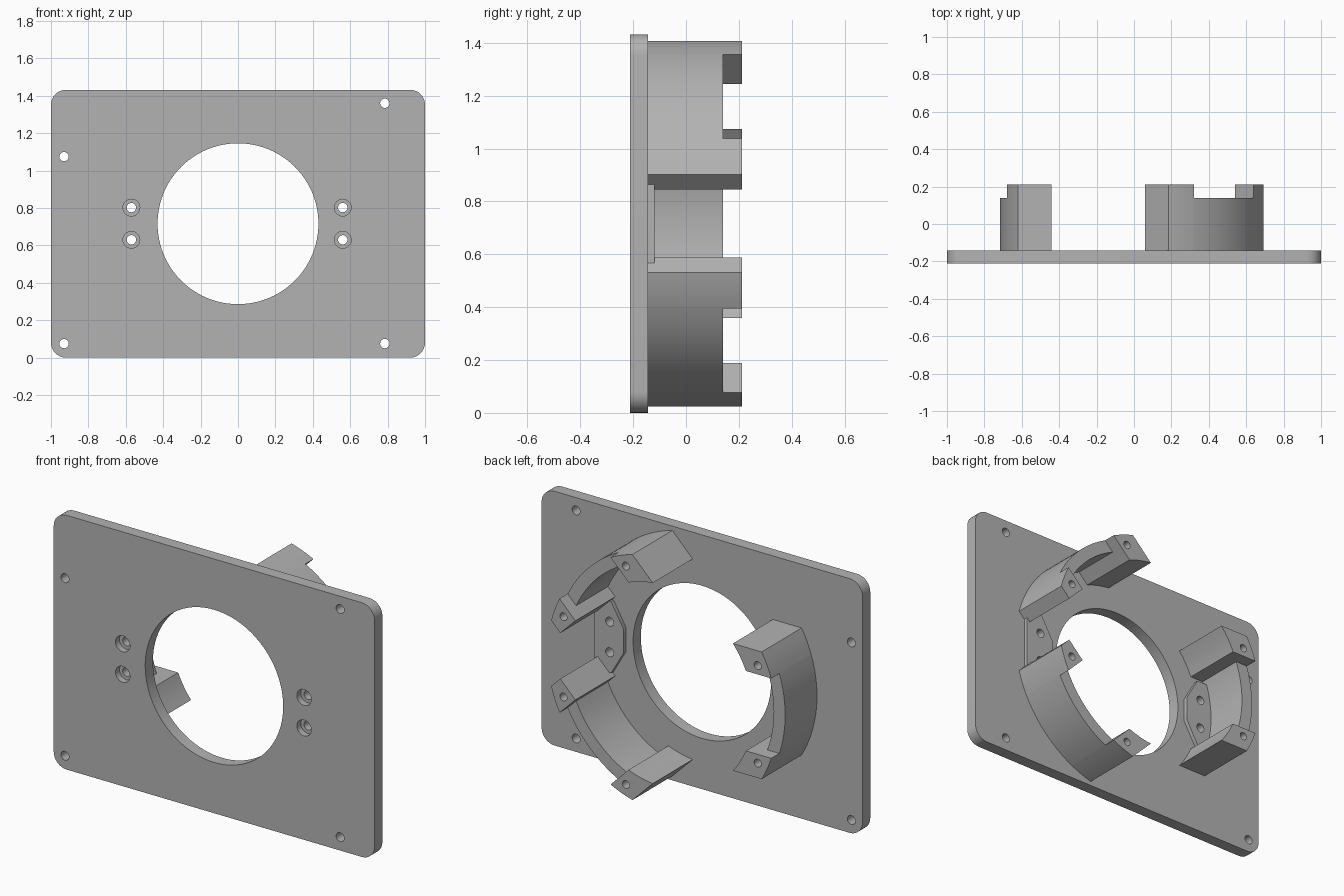
import bpy, bmesh
from math import sin, cos, pi, radians, sqrt

cube = bpy.data.objects.get("Cube")
if cube:
    bpy.data.objects.remove(cube)

MID = 0.716                     # height of the big opening's centre
FRONT, BACK = -0.212, -0.143    # plate faces
PAD_TOP, WALL_TOP, POST_TOP = -0.12, 0.14, 0.212
R_OUT, R_WALL, R_IN = 0.716, 0.645, 0.568
Q_IN, Q_END = 0.225, 0.358      # sideways limits of each post

grey = bpy.data.materials.new("plain grey")
grey.use_nodes = True
grey.diffuse_color = (0.45, 0.45, 0.45, 1)
grey.node_tree.nodes["Principled BSDF"].inputs["Base Color"].default_value = (0.45, 0.45, 0.45, 1)


def prism(name, outlines, y0, y1):
    """Extrude closed (x, z) outlines from y0 to y1 as one object."""
    bm = bmesh.new()
    for pts in outlines:
        face = bm.faces.new([bm.verts.new((x, y0, z)) for x, z in pts])
        ext = bmesh.ops.extrude_face_region(bm, geom=[face])
        verts = [v for v in ext["geom"] if isinstance(v, bmesh.types.BMVert)]
        bmesh.ops.translate(bm, verts=verts, vec=(0, y1 - y0, 0))
    bmesh.ops.recalc_face_normals(bm, faces=bm.faces)
    mesh = bpy.data.meshes.new(name)
    bm.to_mesh(mesh)
    bm.free()
    mesh.materials.append(grey)
    obj = bpy.data.objects.new(name, mesh)
    bpy.context.collection.objects.link(obj)
    return obj


def circle(x, z, r, n=24):
    return [(x + r * cos(2 * pi * i / n), z + r * sin(2 * pi * i / n)) for i in range(n)]


def activate(obj):
    bpy.ops.object.select_all(action='DESELECT')
    obj.select_set(True)
    bpy.context.view_layer.objects.active = obj


def cut(obj, outlines, y0, y1):
    """Subtract prisms from an object."""
    cutter = prism("cutter", outlines, y0, y1)
    cutter.hide_render = True
    mod = obj.modifiers.new("cut", 'BOOLEAN')
    mod.operation = 'DIFFERENCE'
    mod.solver = 'EXACT'
    mod.object = cutter
    activate(obj)
    bpy.ops.object.modifier_apply(modifier=mod.name)
    bpy.data.objects.remove(cutter)


def arc(r, q0, q1, n):
    """Arc about the bracket axis between two sideways offsets, as (p, q)."""
    qs = [q0 + (q1 - q0) * i / n for i in range(n + 1)]
    return [(sqrt(r * r - q * q), q) for q in qs]


def place(pts, angle):
    """Turn bracket coordinates (p, q) into (x, z)."""
    c, s = cos(angle), sin(angle)
    return [(p * c - q * s, p * s + q * c + MID) for p, q in pts]


parts = []

# Mounting plate with rounded corners
corner = 0.08
outline = []
for sx, sz, start in ((1, 1, 0), (-1, 1, 90), (-1, -1, 180), (1, -1, 270)):
    for i in range(9):
        a = radians(start + i * 90 / 8)
        outline.append((sx * (1 - corner) + corner * cos(a),
                        MID + sz * (MID - corner) + corner * sin(a)))
plate = prism("mounting_plate", [outline], FRONT, BACK)
parts.append(plate)

# Plate openings: centre, corner screws and counterbored screws
screws = [(x, MID + dz) for x in (-0.57, 0.56) for dz in (-0.086, 0.086)]
corners = [(-0.93, 1.075), (-0.93, 0.075), (0.785, 1.36), (0.785, 0.075)]
through = [circle(0, MID, 0.43, 96)] + [circle(x, z, 0.025) for x, z in corners + screws]
cut(plate, through, FRONT - 0.1, BACK + 0.1)
cut(plate, [circle(x, z, 0.045) for x, z in screws], FRONT - 0.1, FRONT + 0.035)

# Screw pads on the back of the plate
half = [(0.475, 0.07), (0.55, 0.2), (0.655, 0.2)]
pad = half + [(x, -z) for x, z in reversed(half)]
for side, sx in (("left", 1), ("right", -1)):
    obj = prism(side + "_screw_pad", [[(sx * x, z + MID) for x, z in pad]], BACK, PAD_TOP)
    cut(obj, [circle(x, z, 0.025) for x, z in screws if x * sx > 0], BACK - 0.1, PAD_TOP + 0.1)
    parts.append(obj)

# Curved brackets: a thin wall between two taller posts
# (name, direction, side whose post is trimmed flat beside the pad)
for name, deg, trimmed in (("upper_left", 45, -1), ("lower_left", -45, 1), ("right", 180, 0)):
    angle = radians(deg)
    wall = arc(R_OUT, -Q_IN, Q_IN, 12) + arc(R_WALL, Q_IN, -Q_IN, 12)
    parts.append(prism(name + "_bracket_wall", [place(wall, angle)], BACK, WALL_TOP))
    for side, label in ((-1, "first"), (1, "second")):
        inner = arc(R_IN, side * Q_END, side * Q_IN, 4)
        if side == trimmed:
            inner = [(0.54, side * Q_END), (0.54, side * Q_IN)]
        shape = arc(R_OUT, side * Q_IN, side * Q_END, 4) + inner
        post = prism(name + "_" + label + "_post", [place(shape, angle)], BACK, POST_TOP)
        hole = place([(0.595, side * 0.275)], angle)[0]
        cut(post, [circle(*hole, 0.022)], POST_TOP - 0.12, POST_TOP + 0.1)
        parts.append(post)

# Smooth the curves and keep the edges sharp
for obj in parts:
    activate(obj)
    bpy.ops.object.shade_smooth_by_angle(angle=radians(30))
